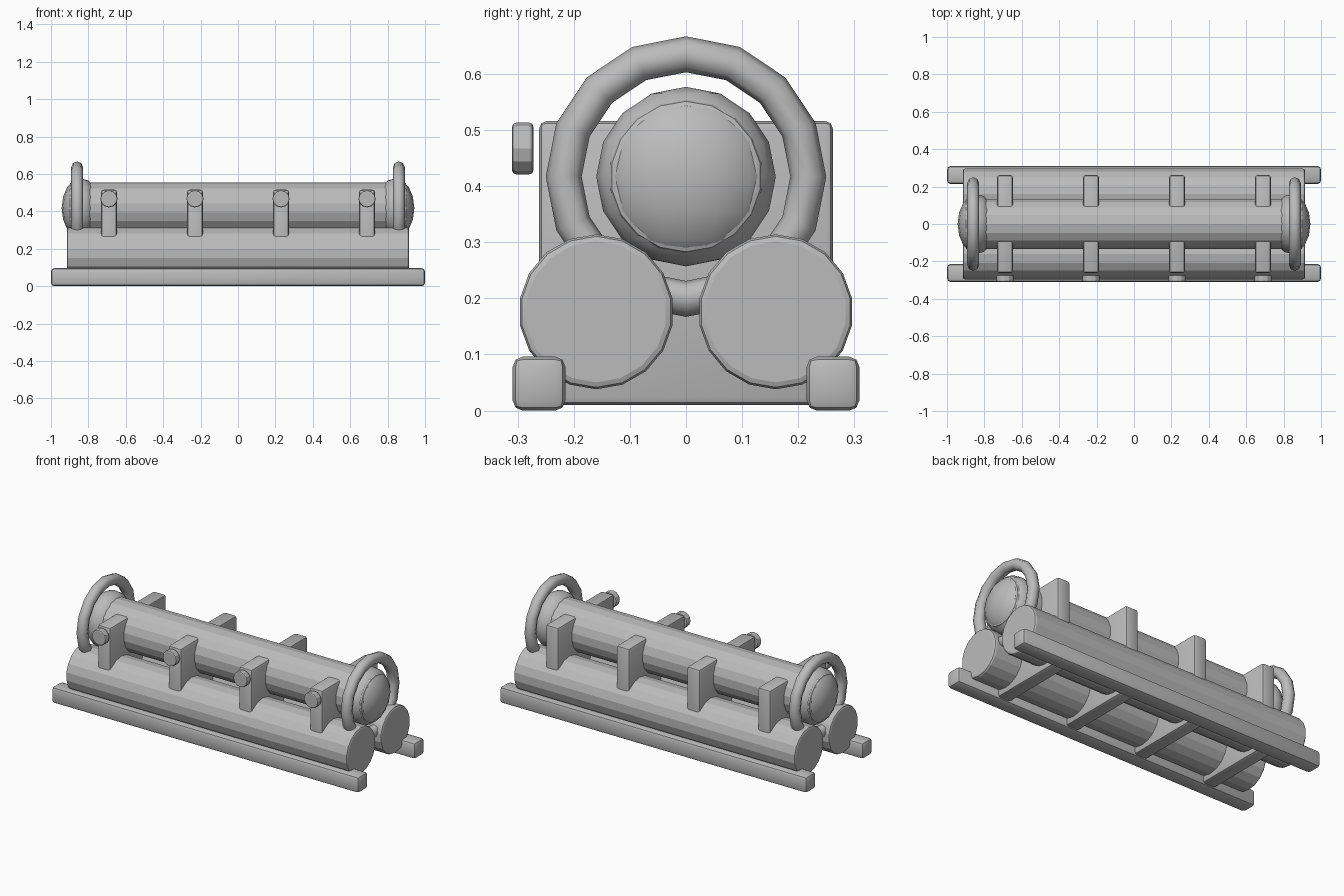
import bpy
from math import radians

if "Cube" in bpy.data.objects:
    bpy.data.objects.remove(bpy.data.objects["Cube"], do_unlink=True)

steel = bpy.data.materials.new("plain_grey")
steel.use_nodes = True
GREY = (0.5, 0.5, 0.5, 1)
steel.diffuse_color = GREY
steel.node_tree.nodes["Principled BSDF"].inputs["Base Color"].default_value = GREY


def finish(name, bevel=0.0, smooth=30):
    """Name the active object, apply its transform, bevel and shade it."""
    ob = bpy.context.object
    ob.name = name
    ob.data.materials.append(steel)
    bpy.ops.object.transform_apply(location=False, rotation=True, scale=True)
    if bevel:
        mod = ob.modifiers.new("soft_edges", "BEVEL")
        mod.width = bevel
        mod.segments = 2
        mod.limit_method = "ANGLE"
        mod.angle_limit = radians(40)
        bpy.ops.object.modifier_apply(modifier=mod.name)
    bpy.ops.object.shade_smooth_by_angle(angle=radians(smooth))
    return ob


def box(name, centre, size, bevel):
    bpy.ops.mesh.primitive_cube_add(size=1, location=centre)
    bpy.context.object.scale = size
    finish(name, bevel)


def tube(name, centre, radius, length, axis, sides, bevel):
    turn = (0, radians(90), 0) if axis == "x" else (radians(90), 0, 0)
    bpy.ops.mesh.primitive_cylinder_add(vertices=sides, radius=radius, depth=length,
                                        location=centre, rotation=turn)
    # Put a corner of the polygon at the top
    if axis == "x":
        ob = bpy.context.object
        ob.rotation_euler = (radians(90), 0, radians(90))
    finish(name, bevel, 15)


TOP_Z = 0.417

# Skid rails and the two lower tanks
for side, y in (("front", -1), ("back", 1)):
    box(side + "_rail", (0, y * 0.262, 0.048), (2, 0.094, 0.096), 0.018)
    tube(side + "_lower_tank", (0, y * 0.16, 0.176), 0.138, 1.83, "x", 18, 0.012)

# Upper tank
tube("upper_tank", (0, 0, TOP_Z), 0.137, 1.8, "x", 18, 0.01)

# Domed caps and guard rings at both ends
for side, s in (("left", 1), ("right", -1)):
    bpy.ops.mesh.primitive_uv_sphere_add(segments=16, ring_count=8, radius=1,
                                         location=(s * 0.84, 0, TOP_Z))
    bpy.context.object.scale = (0.103, 0.16, 0.16)
    finish(side + "_end_cap", smooth=60)

    bpy.ops.mesh.primitive_torus_add(major_segments=16, minor_segments=8,
                                     major_radius=0.218, minor_radius=0.032,
                                     location=(s * 0.86, 0, TOP_Z),
                                     rotation=(0, radians(90), 0))
    finish(side + "_guard_ring", smooth=60)

# Cross supports, each with a bolt head at the front
for i in range(4):
    x = -0.69 + i * 0.46
    box(f"cross_support_{i + 1}", (x, 0, 0.263), (0.085, 0.524, 0.506), 0.014)
    tube(f"bolt_head_{i + 1}", (x, -0.291, 0.467), 0.046, 0.038, "y", 12, 0.007)
